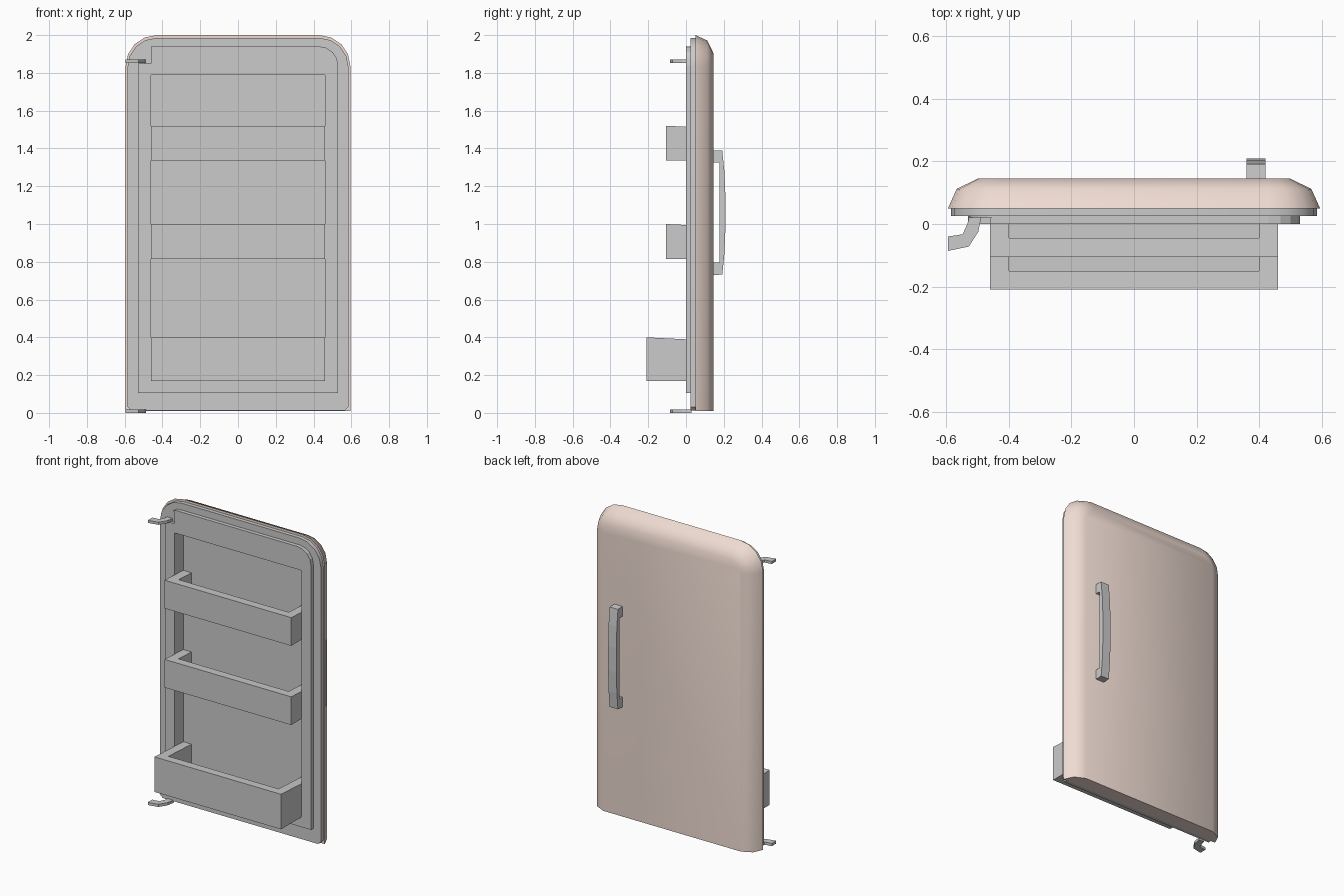
import bpy, bmesh, math

if "Cube" in bpy.data.objects:
    bpy.data.objects.remove(bpy.data.objects["Cube"])

pink = bpy.data.materials.new("pink_enamel")
pink.diffuse_color = (0.86, 0.71, 0.64, 1)
pink.use_nodes = True
pink.node_tree.nodes["Principled BSDF"].inputs["Base Color"].default_value = pink.diffuse_color


def make(name, bm, smooth=None):
    bmesh.ops.recalc_face_normals(bm, faces=bm.faces[:])
    mesh = bpy.data.meshes.new(name)
    bm.to_mesh(mesh)
    bm.free()
    ob = bpy.data.objects.new(name, mesh)
    bpy.context.collection.objects.link(ob)
    if smooth:
        bpy.ops.object.select_all(action='DESELECT')
        ob.select_set(True)
        bpy.context.view_layer.objects.active = ob
        bpy.ops.object.shade_smooth_by_angle(angle=math.radians(smooth))
    return ob


def place(p, axis, d):
    return {'x': (d, p[0], p[1]), 'y': (p[0], d, p[1]), 'z': (p[0], p[1], d)}[axis]


def prism(name, pts, axis, a, b, hole=None, smooth=None):
    """Extrude a flat outline (optionally with a hole) along an axis from a to b."""
    bm = bmesh.new()
    for loop in [pts] + ([hole] if hole else []):
        vs = [bm.verts.new(place(p, axis, a)) for p in loop]
        for i in range(len(vs)):
            bm.edges.new((vs[i - 1], vs[i]))
    bmesh.ops.triangle_fill(bm, edges=bm.edges[:], use_beauty=True)
    geo = bmesh.ops.extrude_face_region(bm, geom=bm.faces[:], use_keep_orig=True)
    moved = [v for v in geo['geom'] if isinstance(v, bmesh.types.BMVert)]
    d = place((0, 0), axis, b - a)
    bmesh.ops.translate(bm, verts=moved, vec=d)
    bmesh.ops.dissolve_limit(bm, angle_limit=0.01, verts=bm.verts[:], edges=bm.edges[:])
    return make(name, bm, smooth)


def rect(x0, x1, z0, z1):
    return [(x0, z0), (x1, z0), (x1, z1), (x0, z1)]


def outline(w, zb, zt, r, rb=0, n=4):
    """Door outline: rounded top corners, optional small bottom chamfers."""
    right = [(w - rb, zb), (w, zb + rb)] if rb else [(w, zb)]
    for i in range(n + 1):
        t = math.pi / 2 * i / n
        right.append((w - r + r * math.cos(t), zt - r + r * math.sin(t)))
    return right + [(-x, z) for x, z in reversed(right)]


# Outer skin: stacked rings that round over towards the back
rings = [(0.03, 0.05), (0.0, 0.05), (0.028, 0.112), (0.095, 0.145)]
bm = bmesh.new()
loops = []
for k, (inset, y) in enumerate(rings):
    pts = outline(0.595 - inset, 0.04 if k == 0 else 0.01, 2.0 - inset, 0.165 - inset)
    loops.append([bm.verts.new((x, y, z)) for x, z in pts])
for lo, hi in zip(loops, loops[1:]):
    for i in range(len(lo)):
        bm.faces.new((lo[i - 1], lo[i], hi[i], hi[i - 1]))
bm.faces.new(loops[-1])
skin = make("door_skin", bm, 45)
skin.data.materials.append(pink)

# Inner liner: stepped frames around the recess, notched for the top hinge
opening = rect(-0.46, 0.46, 0.17, 1.79)
prism("liner_base", outline(0.585, 0.012, 1.985, 0.155, 0.02), 'y', 0.025, 0.05, opening, 40)
panel = outline(0.53, 0.105, 1.94, 0.10)
prism("liner_step", panel, 'y', 0.02, 0.025, opening)
notched = [p for p in panel if not (p[0] < 0 and p[1] > 1.83)]
cut = notched[:-1] + [(-0.46, 1.94), (-0.46, 1.85), (-0.53, 1.85)] + notched[-1:]
prism("liner_panel", cut, 'y', 0.0, 0.02, opening)

# Recess: open-fronted pan behind the frame
bm = bmesh.new()
front = [bm.verts.new((x, 0.05, z)) for x, z in opening]
back = [bm.verts.new((x, 0.09, z)) for x, z in opening]
for i in range(4):
    bm.faces.new((front[i - 1], front[i], back[i], back[i - 1]))
bm.faces.new(back)
pan = make("recess_pan", bm)
pan.data.flip_normals()

# Door bins: U-shaped walls with a gently sloping rim, plus a floor
for name, z0, z1, yf in (("bottom_bin", 0.17, 0.40, -0.21),
                         ("middle_bin", 0.815, 1.00, -0.105),
                         ("top_bin", 1.335, 1.52, -0.105)):
    u = [(-0.46, yf), (0.46, yf), (0.46, 0.09), (0.40, 0.09), (0.40, yf + 0.06),
         (-0.40, yf + 0.06), (-0.40, 0.09), (-0.46, 0.09)]
    walls = prism(name + "_walls", u, 'z', z0, z1)
    for v in walls.data.vertices:
        if v.co.z > z1 - 0.01:
            v.co.z -= 0.05 * (v.co.y - yf)
    prism(name + "_floor", rect(-0.40, 0.40, yf + 0.06, 0.09), 'z', z0, z0 + 0.03)

# Hinges: cranked flat arms
arm = [(-0.595, -0.04), (-0.548, -0.033), (-0.533, 0.0), (-0.525, 0.03), (-0.487, 0.03),
       (-0.498, -0.025), (-0.528, -0.072), (-0.595, -0.086)]
prism("lower_hinge", arm, 'z', 0.0, 0.018)
prism("upper_hinge", arm, 'z', 1.853, 1.87)

# Handle: bowed grip with two end posts
half = [(0.140, 0.33), (0.192, 0.328), (0.203, 0.22), (0.209, 0.08)]
inner = [(0.177, 0.265), (0.140, 0.265)]
zc = 1.06
prof = [(y, zc + z) for y, z in half] + [(y, zc - z) for y, z in reversed(half)]
prof += [(y, zc - z) for y, z in reversed(inner)] + [(y, zc + z) for y, z in inner]
prism("handle", prof, 'x', 0.36, 0.42)
